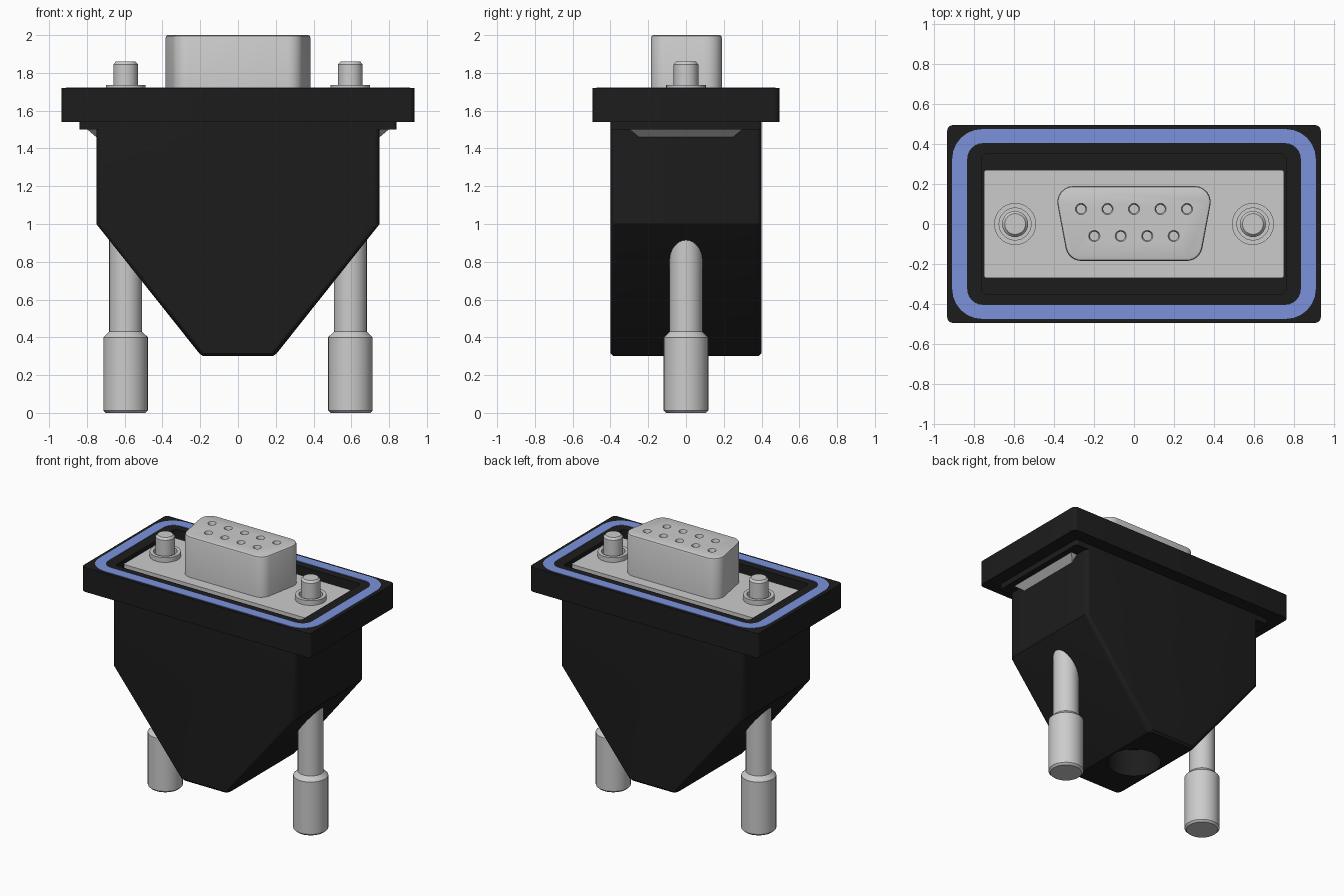
import bpy, bmesh, math
from mathutils import Vector

if "Cube" in bpy.data.objects:
    bpy.data.objects.remove(bpy.data.objects["Cube"])


def material(name, rgb):
    m = bpy.data.materials.new(name)
    m.diffuse_color = (*rgb, 1)
    m.use_nodes = True
    m.node_tree.nodes["Principled BSDF"].inputs["Base Color"].default_value = m.diffuse_color
    return m


BLACK = material("black_plastic", (0.012, 0.012, 0.012))
BLUE = material("blue_seal", (0.2, 0.29, 0.72))


def fillet(poly, r, n=6):
    """Counter-clockwise convex outline with rounded corners."""
    out = []
    for i, p in enumerate(poly):
        p = Vector(p)
        din = (p - Vector(poly[i - 1])).normalized()
        dout = (Vector(poly[(i + 1) % len(poly)]) - p).normalized()
        turn = math.acos(max(-1, min(1, din.dot(dout))))
        c = p - din * r * math.tan(turn / 2) + Vector((-din.y, din.x)) * r
        a = math.atan2(din.y, din.x) - math.pi / 2
        out += [(c.x + r * math.cos(a + turn * k / n),
                 c.y + r * math.sin(a + turn * k / n)) for k in range(n + 1)]
    return out


def rect(hx, hy, r, z):
    pts = fillet([(-hx, -hy), (hx, -hy), (hx, hy), (-hx, hy)], r)
    return [(x, y, z) for x, y in pts]


def circle(r, z, cx=0, cy=0, n=32):
    return [(cx + r * math.cos(2 * math.pi * k / n),
             cy + r * math.sin(2 * math.pi * k / n), z) for k in range(n)]


def skin(bm, rings, loop=False):
    vs = [[bm.verts.new(p) for p in ring] for ring in rings]
    n = len(vs[0])
    for a, b in zip(vs, vs[1:] + ([vs[0]] if loop else [])):
        for i in range(n):
            j = (i + 1) % n
            bm.faces.new((a[i], a[j], b[j], b[i]))
    if not loop:
        bm.faces.new(vs[0][::-1])
        bm.faces.new(vs[-1])


def loft(name, *stacks, mat=None, loop=False):
    """One object made of one or more stacks of matching rings."""
    bm = bmesh.new()
    for rings in stacks:
        skin(bm, rings, loop)
    bmesh.ops.recalc_face_normals(bm, faces=bm.faces)
    me = bpy.data.meshes.new(name)
    bm.to_mesh(me)
    bm.free()
    ob = bpy.data.objects.new(name, me)
    bpy.context.collection.objects.link(ob)
    if mat:
        me.materials.append(mat)
    return ob


def activate(ob):
    bpy.ops.object.select_all(action='DESELECT')
    ob.select_set(True)
    bpy.context.view_layer.objects.active = ob


def cut(ob, cutter):
    mod = ob.modifiers.new("cut", 'BOOLEAN')
    mod.operation = 'DIFFERENCE'
    mod.solver = 'EXACT'
    mod.object = cutter
    activate(ob)
    bpy.ops.object.modifier_apply(modifier=mod.name)
    bpy.data.objects.remove(cutter)


# Tapered hood with the small step under the flange and a cable opening
hood = loft("hood", [rect(.185, .385, .03, .3), rect(.205, .4, .04, .315),
                     rect(.75, .4, .03, 1.0), rect(.75, .4, .03, 1.5),
                     rect(.84, .4, .02, 1.5), rect(.84, .4, .02, 1.56)], mat=BLACK)
cut(hood, loft("cable_cutter", [circle(.18, .2), circle(.18, .5)]))

# Flange with a sunken tray
loft("flange", [rect(.935, .495, .03, 1.54), rect(.935, .495, .03, 1.72),
                rect(.76, .35, .02, 1.72), rect(.76, .35, .02, 1.61)], mat=BLACK)

# Blue sealing gasket
loft("gasket", [rect(.91, .475, .15, 1.7), rect(.91, .475, .15, 1.723),
                rect(.835, .405, .08, 1.723), rect(.835, .405, .08, 1.7)],
     mat=BLUE, loop=True)

# Metal mounting plate
loft("mounting_plate", [rect(.75, .27, .01, 1.6), rect(.75, .27, .01, 1.7)])

# D-shaped shell with nine contact holes
def d_ring(inset, z):
    b, t = .33 - inset, .40 - inset
    pts = fillet([(-b, -.185 + inset), (b, -.185 + inset),
                  (t, .19 - inset), (-t, .19 - inset)], .08 - inset)
    return [(x, y, z) for x, y in pts]


shell = loft("connector_shell", [d_ring(0, 1.65), d_ring(0, 1.985),
                                 d_ring(.004, 1.996), d_ring(.015, 2.0)])
spots = [(.1325 * i, .075) for i in range(-2, 3)]
spots += [(.1325 * (i + .5), -.06) for i in range(-2, 2)]
cut(shell, loft("contact_cutter", *[
    [circle(.022, 1.85, x, y, 20), circle(.022, 1.985, x, y, 20),
     circle(.032, 2.01, x, y, 20)] for x, y in spots]))

for side, s in (("left", -1), ("right", 1)):
    # Thumbscrew: thick grip, thin shaft, threaded tip
    cx = .595 * s
    profile = [(.105, 0), (.118, .013), (.118, .4), (.087, .43), (.087, 1.2),
               (.065, 1.2), (.065, 1.845), (.052, 1.86)]
    loft(side + "_thumbscrew", [circle(r, z, cx) for r, z in profile])
    # Collar round the tip
    loft(side + "_collar", [circle(r, z, cx) for r, z in
                            [(.105, 1.69), (.105, 1.735), (.08, 1.735), (.08, 1.69)]],
         loop=True)
    # Sloped latch under the flange
    loft(side + "_latch", [[(x * s, y, z) for x, y in
                            [(.73, -w), (ox, -w), (ox, w), (.73, w)]]
                           for ox, w, z in [(.75, .25, 1.46), (.8, .3, 1.502)]])

for ob in list(bpy.context.collection.objects):
    activate(ob)
    bpy.ops.object.shade_smooth_by_angle(angle=math.radians(30))
